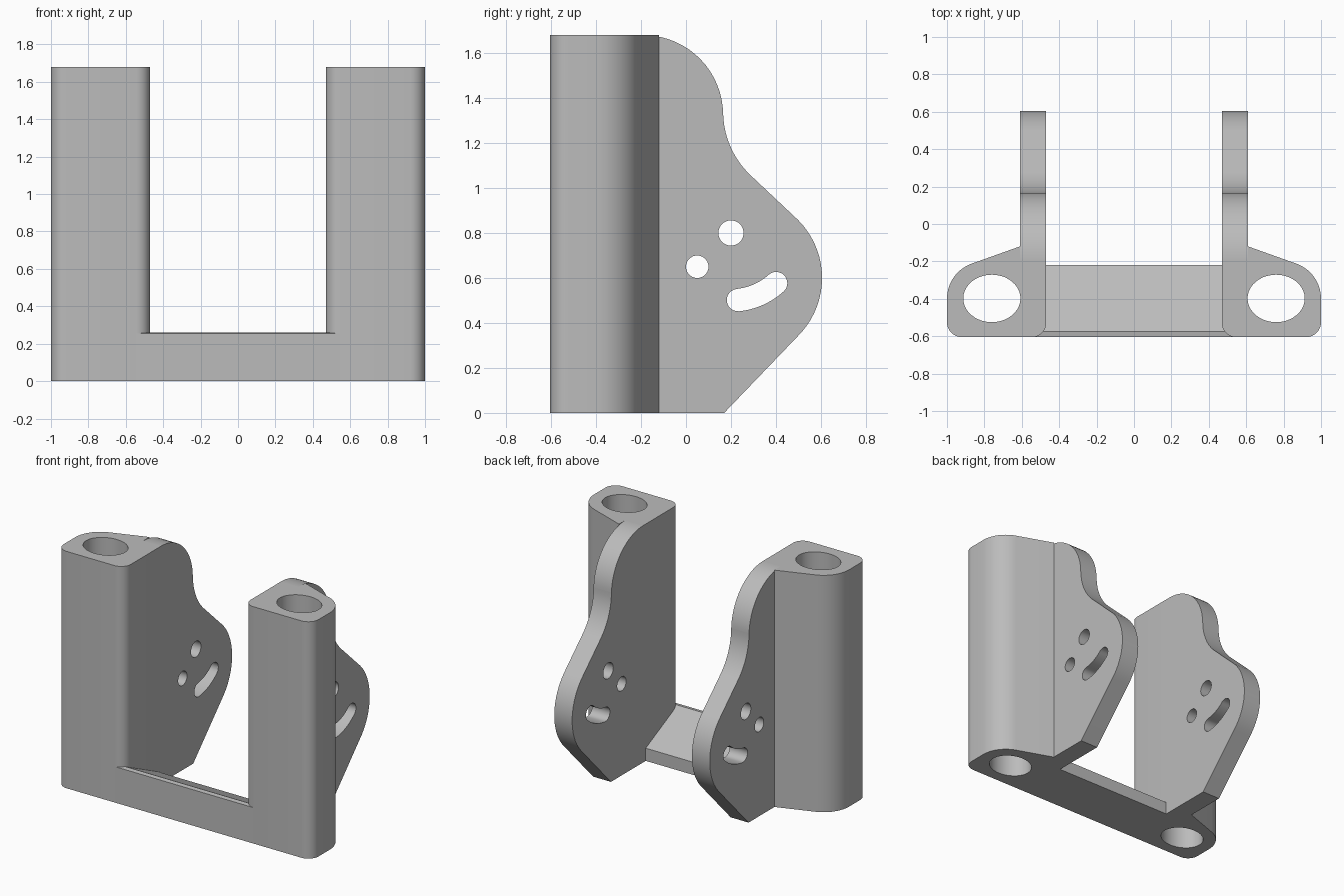
import bpy, bmesh
from math import cos, sin, radians
from mathutils import Vector

cube = bpy.data.objects.get("Cube")
if cube:
    bpy.data.objects.remove(cube, do_unlink=True)

grey = bpy.data.materials.new("plain grey")
grey.use_nodes = True
colour = (0.5, 0.5, 0.5, 1)
grey.diffuse_color = colour
grey.node_tree.nodes["Principled BSDF"].inputs["Base Color"].default_value = colour


def arc(cx, cy, r, start, end, steps=12, ry=None):
    """Points along an arc, angles in degrees."""
    ry = ry or r
    angles = [radians(start + (end - start) * i / steps) for i in range(steps + 1)]
    return [(cx + r * cos(a), cy + ry * sin(a)) for a in angles]


def ring(cx, cy, r, ry=None, steps=40):
    return arc(cx, cy, r, 0, 360, steps, ry)[:-1]


def prism(name, loops, place, depth):
    """Fill an outline with holes, then extrude it."""
    bm = bmesh.new()
    for loop in loops:
        verts = [bm.verts.new(place(u, v)) for u, v in loop]
        for a, b in zip(verts, verts[1:] + verts[:1]):
            bm.edges.new((a, b))
    bmesh.ops.triangle_fill(bm, edges=bm.edges[:], use_beauty=True)
    out = bmesh.ops.extrude_face_region(bm, geom=bm.faces[:], use_keep_orig=True)
    moved = [g for g in out["geom"] if isinstance(g, bmesh.types.BMVert)]
    bmesh.ops.translate(bm, verts=moved, vec=Vector(depth))
    bmesh.ops.recalc_face_normals(bm, faces=bm.faces[:])
    mesh = bpy.data.meshes.new(name)
    bm.to_mesh(mesh)
    bm.free()
    mesh.materials.append(grey)
    obj = bpy.data.objects.new(name, mesh)
    bpy.context.collection.objects.link(obj)
    bpy.ops.object.select_all(action="DESELECT")
    obj.select_set(True)
    bpy.context.view_layer.objects.active = obj
    bpy.ops.object.shade_smooth_by_angle(angle=radians(30))


HEIGHT = 1.68
INNER, OUTER = 0.47, 0.61      # plate faces
SEAM = -0.19                   # where plate meets post

# Post outline seen from above, with its oval bore
post = (arc(0.545, -0.53, 0.075, 180, 270, 8, 0.075)
        + arc(0.92, -0.525, 0.08, 270, 360, 8)
        + arc(0.80, -0.40, 0.20, 0, 70, 14)
        + [(OUTER, -0.12), (OUTER, SEAM), (INNER, SEAM)])
bore = ring(0.76, -0.398, 0.153, 0.127)

# Plate outline seen from the side
plate = ([(SEAM, 0), (SEAM, HEIGHT)]
         + arc(SEAM, 1.325, 0.355, 88, 0, 16)
         + arc(0.555, 1.34, 0.39, 180, 225, 10)
         + arc(0.24, 0.60, 0.365, 45, -45, 18)
         + [(0.17, 0)])

# Pivot holes and the curved slot swung around the upper hole
px, pz, swing, half = 0.20, 0.80, 0.30, 0.05
a0, a1 = -84, -48
end0 = arc(px, pz, swing, a0, a0, 1)[0]
end1 = arc(px, pz, swing, a1, a1, 1)[0]
slot = (arc(px, pz, swing + half, a0, a1)
        + arc(*end1, half, a1, a1 + 180)[1:-1]
        + arc(px, pz, swing - half, a1, a0)
        + arc(*end0, half, a0 + 180, a0 + 360)[1:-1])
holes = [ring(px, pz, 0.056), ring(0.05, 0.65, 0.05), slot]

for side, s in (("left", 1), ("right", -1)):
    prism(side + "_post", [post, bore], lambda u, v: (s * u, v, 0), (0, 0, HEIGHT))
    prism(side + "_plate", [plate] + holes, lambda u, v: (s * INNER, u, v),
          (s * (OUTER - INNER), 0, 0))

# Cross bar with a top sloping down to the back
bar = [(-0.605, 0), (-0.605, 0.255), (-0.575, 0.26), (-0.22, 0.09), (-0.22, 0)]
prism("cross_bar", [bar], lambda u, v: (-0.545, u, v), (1.09, 0, 0))
